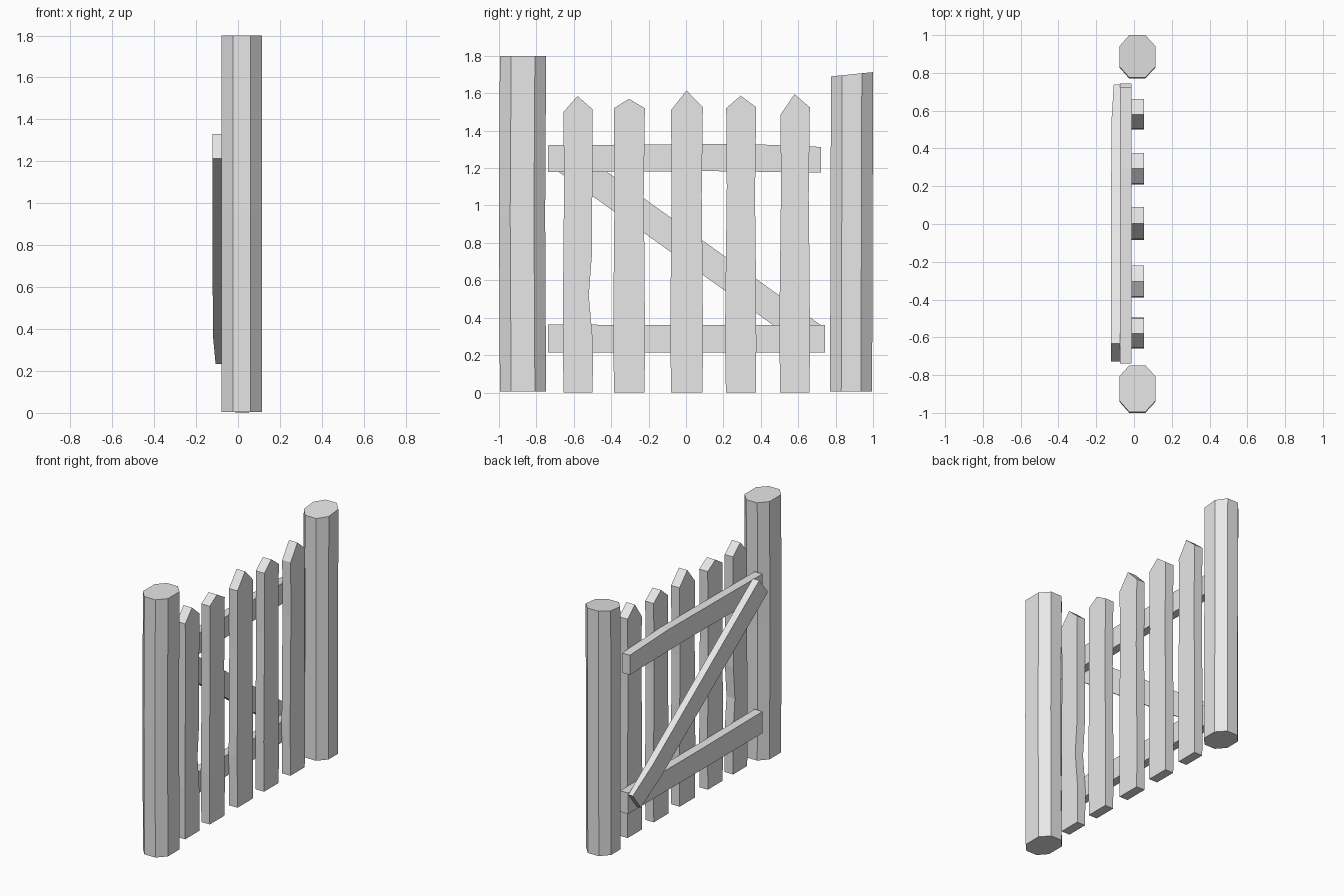
import bpy, bmesh

if "Cube" in bpy.data.objects:
    bpy.data.objects.remove(bpy.data.objects["Cube"])

wood = bpy.data.materials.new("grey wood")
wood.diffuse_color = (0.8, 0.8, 0.8, 1)
wood.use_nodes = True
wood.node_tree.nodes["Principled BSDF"].inputs["Base Color"].default_value = wood.diffuse_color


def finish(name, bm):
    bmesh.ops.recalc_face_normals(bm, faces=bm.faces)
    me = bpy.data.meshes.new(name)
    bm.to_mesh(me)
    bm.free()
    me.materials.append(wood)
    ob = bpy.data.objects.new(name, me)
    bpy.context.collection.objects.link(ob)
    return ob


def loft(name, rings):
    bm = bmesh.new()
    vs = [[bm.verts.new(p) for p in r] for r in rings]
    n = len(rings[0])
    for a, b in zip(vs, vs[1:]):
        for i in range(n):
            j = (i + 1) % n
            bm.faces.new((a[i], a[j], b[j], b[i]))
    bm.faces.new(vs[0])
    bm.faces.new(vs[-1])
    return finish(name, bm)


def board(name, outline, x0, x1):
    # (y, z) outline given thickness along x
    return loft(name, [[(x, y, z) for y, z in outline] for x in (x0, x1)])


# Octagonal posts: chamfered section, slightly uneven along the height
def post(name, y0, y1, levels, slope):
    rings = []
    for k, (z, d) in enumerate(levels):
        a, b = y0 + d, y1 + d
        sec = [(-0.025, a), (0.06, a), (0.115, a + 0.06), (0.115, b - 0.06),
               (0.06, b), (-0.025, b), (-0.078, b - 0.06), (-0.078, a + 0.06)]
        t = slope if k == len(levels) - 1 else 0
        rings.append([(x, y, z + t * (y - a) / (b - a)) for x, y in sec])
    loft(name, rings)


post("left_post", -0.995, -0.748, [(0.005, 0), (0.95, -0.005), (1.8, 0)], 0)
post("right_post", 0.77, 0.995, [(0.005, 0), (1.0, 0.003), (1.69, 0.005)], 0.023)

# Pointed pickets: bottom left/right, top left/right, shoulders, peak
pickets = [
    (-0.655, -0.50, -0.655, -0.50, 1.50, 1.515, -0.58, 1.585),
    (-0.385, -0.222, -0.385, -0.22, 1.52, 1.52, -0.305, 1.57),
    (-0.08, 0.088, -0.08, 0.09, 1.51, 1.525, 0.003, 1.615),
    (0.213, 0.373, 0.215, 0.375, 1.52, 1.525, 0.293, 1.587),
    (0.503, 0.66, 0.505, 0.662, 1.485, 1.525, 0.58, 1.595),
]
for i, (bl, br, tl, tr, zl, zr, py, pz) in enumerate(pickets):
    right = [(br, 0), (br + 0.003, 0.25), (br, 0.7), (br - 0.004, 1.05)]
    if i == 0:  # worn notch in the first picket
        right = [(br, 0), (br + 0.004, 0.25), (-0.52, 0.52), (-0.502, 0.75)]
    left = [(tl + 0.003, 1.1), (bl - 0.004, 0.35)]
    board(f"picket_{i + 1}", [(bl, 0)] + right + [(tr, zr), (py, pz), (tl, zl)] + left,
          -0.013, 0.052)

# Horizontal rails
board("top_rail", [(-0.738, 1.178), (0.1, 1.184), (0.722, 1.176), (0.722, 1.313),
                   (0.3, 1.33), (-0.738, 1.322)], -0.073, -0.013)
board("bottom_rail", [(-0.738, 0.213), (0.743, 0.215), (0.743, 0.362),
                      (-0.1, 0.36), (-0.738, 0.364)], -0.073, -0.013)

# Diagonal brace, thinner towards its lower end
ends = [[(-0.632, 1.33), (-0.728, 1.213)], [(0.535, 0.493), (0.447, 0.374)],
        [(0.738, 0.348), (0.65, 0.233)]]
rings = []
for (hi, lo), x in zip(ends, (-0.122, -0.12, -0.107)):
    rings.append([(x, *hi), (-0.073, *hi), (-0.073, *lo), (x, *lo)])
loft("diagonal_brace", rings)
